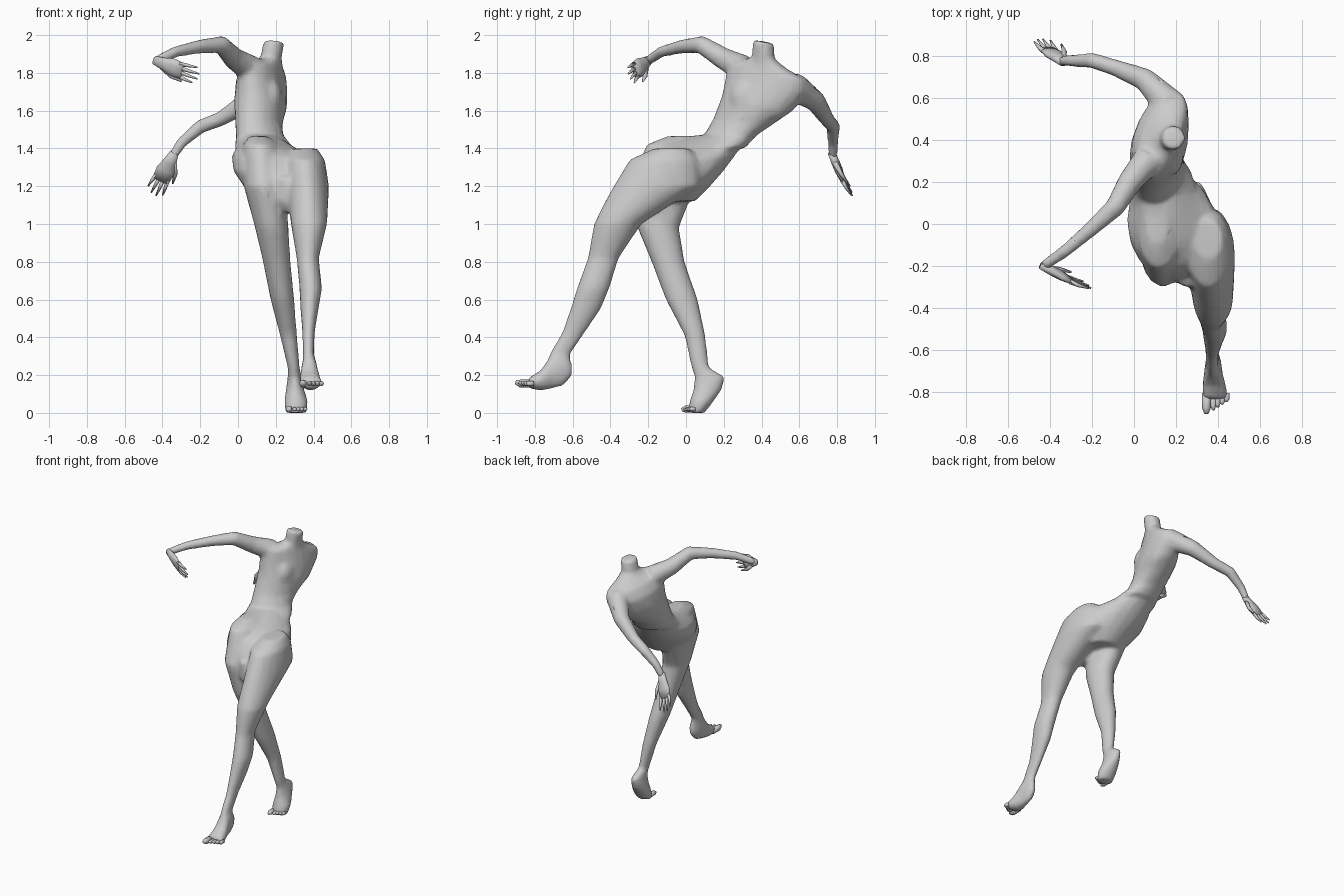
import bpy, bmesh, math
from mathutils import Vector


def loft(bm, rings, n=14):
    """Skin rings given as (centre, half axis A, half axis B) and cap both ends."""
    loops = []
    for c, a, b in rings:
        loops.append([bm.verts.new(c + a * math.cos(t) + b * math.sin(t))
                      for t in (2 * math.pi * i / n for i in range(n))])
    for p, q in zip(loops, loops[1:]):
        for i in range(n):
            j = (i + 1) % n
            bm.faces.new((p[i], p[j], q[j], q[i]))
    bm.faces.new(loops[0][::-1])
    bm.faces.new(loops[-1])


def boxed(bm, rows, axis):
    """Loft of ellipses fitted to extents; rows are (level, u0, u1, v0, v1)."""
    u, v = [k for k in range(3) if k != axis]
    rings = []
    for h, u0, u1, v0, v1 in rows:
        c, a, b = Vector(), Vector(), Vector()
        c[axis], c[u], c[v] = h, (u0 + u1) / 2, (v0 + v1) / 2
        a[u], b[v] = (u1 - u0) / 2, (v1 - v0) / 2
        rings.append((c, a, b))
    loft(bm, rings, 18)


def tube(bm, pts, side=Vector((0, 0, 1)), n=10):
    """Loft along points (x, y, z, side radius, other radius)."""
    P = [Vector(p[:3]) for p in pts]
    rings = []
    for i, p in enumerate(pts):
        t = (P[min(i + 1, len(P) - 1)] - P[max(i - 1, 0)]).normalized()
        b = t.cross(side).normalized()
        a = b.cross(t)
        rings.append((P[i], a * p[3], b * p[-1]))
    loft(bm, rings, n)


def finish(bm, name):
    bmesh.ops.recalc_face_normals(bm, faces=bm.faces)
    me = bpy.data.meshes.new(name)
    bm.to_mesh(me)
    bm.free()
    me.polygons.foreach_set("use_smooth", [True] * len(me.polygons))
    ob = bpy.data.objects.new(name, me)
    bpy.context.collection.objects.link(ob)
    return ob


body = bmesh.new()

# torso and neck: x, y, z, half width, half depth, heading, shoulder slope
torso = [(.19, .41, 1.965, .058, .056, 70, -.2), (.175, .41, 1.88, .06, .056, 70, -.1),
         (.16, .42, 1.845, .12, .07, 70, -.2), (.14, .43, 1.81, .215, .095, 70, -.22),
         (.125, .425, 1.74, .225, .12, 70, -.2), (.12, .38, 1.64, .197, .132, 70, -.2),
         (.11, .30, 1.54, .163, .118, 66, -.1), (.115, .235, 1.47, .147, .118, 60, 0),
         (.14, .15, 1.40, .17, .15, 50, 0)]
rings = []
for x, y, z, a, b, ang, sl in torso:
    c, s = math.cos(math.radians(ang)), math.sin(math.radians(ang))
    rings.append((Vector((x, y, z)), Vector((c, s, sl)) * a, Vector((-s, c, 0)) * b))
loft(body, rings, 18)

# chest, barely raised
for x, y, z in ((.175, .32, 1.67), (.2, .46, 1.65)):
    boxed(body, [(z + .1 * math.sin(t), x - .06 * math.cos(t), x + .06 * math.cos(t),
                  y - .09 * math.cos(t), y + .09 * math.cos(t))
                 for t in (-1.4, -.9, -.4, 0, .4, .9, 1.4)], 2)

# pelvis
boxed(body, [(1.47, .03, .2, .05, .3), (1.42, .0, .28, -.13, .3), (1.36, -.035, .37, -.21, .26),
             (1.28, -.025, .41, -.26, .2), (1.2, .03, .41, -.28, .13),
             (1.12, .1, .37, -.28, .05)], 2)
# inner thighs
boxed(body, [(1.25, .17, .34, -.3, -.05), (1.12, .19, .33, -.3, -.1), (1.06, .23, .3, -.27, -.17)], 2)

# forward leg
boxed(body, [(1.4, .29, .42, -.17, .02), (1.34, .25, .46, -.3, .07), (1.2, .25, .482, -.385, .08),
             (1.1, .265, .478, -.44, -.08), (1., .28, .472, -.488, -.235),
             (.82, .31, .428, -.52, -.355), (.66, .325, .445, -.578, -.405),
             (.55, .33, .427, -.613, -.45), (.43, .34, .407, -.655, -.53),
             (.31, .343, .402, -.725, -.612), (.22, .345, .412, -.745, -.61)], 2)
# forward foot, heel to ball
boxed(body, [(-.605, .365, .40, .19, .27), (-.65, .34, .415, .142, .33), (-.71, .333, .422, .127, .312),
             (-.77, .325, .44, .117, .225), (-.835, .325, .45, .13, .185)], 1)

# standing leg and raised heel foot
boxed(body, [(1.465, .06, .16, -.1, .08), (1.42, .025, .21, -.21, .08), (1.2, .03, .245, -.3, .05),
             (.98, .09, .268, -.258, -.037), (.8, .132, .278, -.183, -.007),
             (.6, .172, .298, -.108, .063), (.41, .222, .313, -.008, .103), (.24, .263, .327, .028, .123),
             (.19, .263, .337, .045, .21), (.12, .253, .352, .038, .188),
             (.06, .243, .372, .018, .145), (.0, .25, .365, .01, .1)], 2)

# arms
tube(body, [(.17, .57, 1.73, .078), (.05, .69, 1.645, .056), (-.09, .745, 1.557, .041),
            (-.2, .78, 1.515, .038), (-.3, .778, 1.43, .03), (-.35, .777, 1.35, .025)])
tube(body, [(.07, .31, 1.82, .075), (-.02, .2, 1.875, .06), (-.09, .08, 1.95, .049),
            (-.2, -.02, 1.94, .038), (-.33, -.13, 1.912, .031), (-.43, -.2, 1.865, .027)])

# fuse the body into one skin
ob = finish(body, "body")
m = ob.modifiers.new("fuse", 'REMESH')
m.mode, m.voxel_size, m.use_smooth_shade = 'VOXEL', .011, True
m = ob.modifiers.new("soften", 'SMOOTH')
m.factor, m.iterations = .5, 14
m = ob.modifiers.new("simplify", 'DECIMATE')
m.ratio = .15


def hand(name, wrist, direction, side, thumb):
    bm = bmesh.new()
    w, d = Vector(wrist), Vector(direction).normalized()
    s = Vector(side)
    s = (s - d * s.dot(d)).normalized()
    nrm = d.cross(s)
    at = lambda l, k, h, r, r2: (*(w + d * l + s * k + nrm * h), r, r2)
    # palm
    tube(bm, [at(-.02, 0, 0, .024, .02), at(.04, 0, 0, .036, .022),
              at(.09, 0, 0, .05, .021), at(.155, 0, 0, .046, .013)], s)
    # fingers
    for i in range(4):
        k = -.034 + .0225 * i
        l = (.08, .105, .11, .09)[i]
        tube(bm, [at(.135, k, 0, .0125, .0125), at(.14 + l * .5, k * 1.2, -.006, .009, .009),
                  at(.14 + l, k * 1.35, -.016, .004, .004)], s, 6)
    # thumb
    tube(bm, [at(.03, thumb * .02, 0, .016, .015), at(.09, thumb * .055, -.012, .012, .012),
              at(.15, thumb * .065, -.025, .005, .005)], s, 6)
    finish(bm, name)


hand("bent_hand", (-.425, -.205, 1.86), (.23, -.12, -.09), (.03, -.04, .1), -1)
hand("low_hand", (-.345, .777, 1.36), (-.1, .085, -.2), (.1, .0, -.04), 1)

# toes
for name, x0, y0, z0, drop in (("forward_toes", .345, -.815, .155, .008),
                               ("standing_toes", .27, .04, .02, -.004)):
    bm = bmesh.new()
    for i in range(5):
        r = .021 if i == 0 else .0135
        x = x0 + (0 if i == 0 else .012 + .021 * i)
        l = .085 - .014 * i if i else .088
        if "standing" in name:
            l, x, r = l * .72, x0 + (x - x0) * .9, r * .85
        tube(bm, [(x, y0 + .01, z0, r), (x, y0 - l * .7, z0, r),
                  (x, y0 - l, z0 + drop, r * .5)], n=8)
    finish(bm, name)
